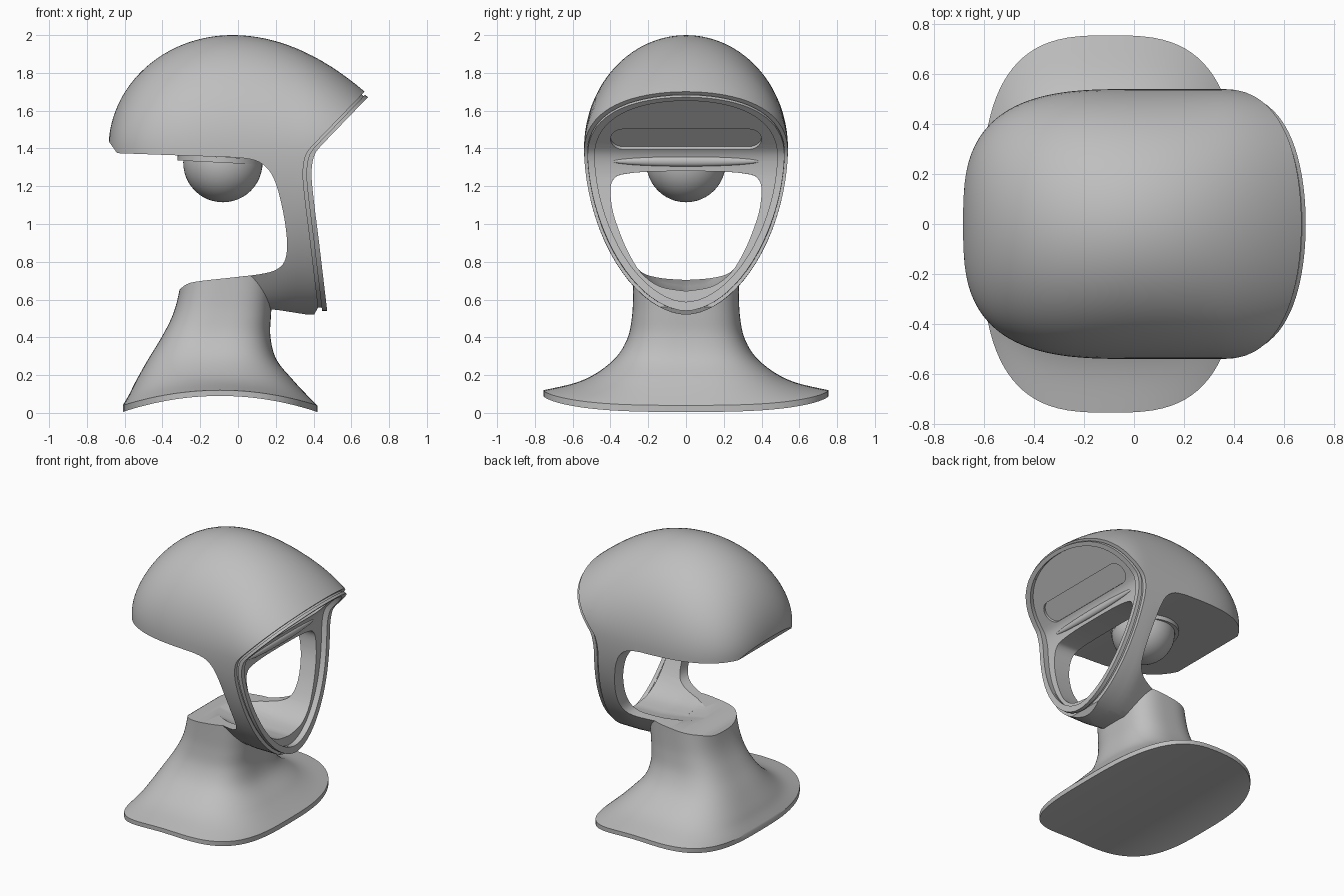
import bpy, bmesh, math

if "Cube" in bpy.data.objects:
    bpy.data.objects.remove(bpy.data.objects["Cube"])

GREY = bpy.data.materials.new("plain grey")
GREY.diffuse_color = (0.52, 0.52, 0.52, 1)
GREY.use_nodes = True
GREY.node_tree.nodes["Principled BSDF"].inputs["Base Color"].default_value = GREY.diffuse_color


def clamp(v):
    return max(0.0, min(1.0, v))


def spline(pts, n=5):
    """Catmull-Rom curve through tuples of any length."""
    p = [pts[0]] + list(pts) + [pts[-1]]
    out = []
    for a, b, c, d in zip(p, p[1:], p[2:], p[3:]):
        for k in range(n):
            t = k / n
            out.append(tuple(0.5 * (2 * B + (C - A) * t + (2 * A - 5 * B + 4 * C - D) * t * t
                                    + (3 * B - A - 3 * C + D) * t ** 3)
                             for A, B, C, D in zip(a, b, c, d)))
    return out + [tuple(pts[-1])]


def finish(name, bm):
    bmesh.ops.recalc_face_normals(bm, faces=bm.faces)
    me = bpy.data.meshes.new(name)
    bm.to_mesh(me)
    bm.free()
    me.materials.append(GREY)
    ob = bpy.data.objects.new(name, me)
    bpy.context.collection.objects.link(ob)
    return ob


def loft(name, rings):
    """Skin closed rings that are mirrored in y; ends are capped with strips."""
    bm = bmesh.new()
    vs = [[bm.verts.new(p) for p in r] for r in rings]
    n = len(rings[0])
    for a, b in zip(vs, vs[1:]):
        for i in range(n):
            j = (i + 1) % n
            bm.faces.new((a[i], a[j], b[j], b[i]))
    for r in (vs[0], vs[-1]):
        for i in range(n // 2):
            f = []
            for k in (i, i + 1, n - i - 1, (n - i) % n):
                if r[k] not in f:
                    f.append(r[k])
            bm.faces.new(f)
    return finish(name, bm)


def prism(profile, half=1.2):
    """Extrude an x-z profile along y."""
    bm = bmesh.new()
    f = bm.faces.new([bm.verts.new((x, -half, z)) for x, z in profile])
    ext = bmesh.ops.extrude_face_region(bm, geom=[f])
    bmesh.ops.translate(bm, vec=(0, 2 * half, 0),
                        verts=[v for v in ext["geom"] if isinstance(v, bmesh.types.BMVert)])
    return finish("cutter", bm)


def select(ob):
    bpy.ops.object.select_all(action='DESELECT')
    ob.select_set(True)
    bpy.context.view_layer.objects.active = ob


def cut(ob, tool, op='DIFFERENCE'):
    m = ob.modifiers.new("cut", 'BOOLEAN')
    m.operation, m.solver, m.object = op, 'EXACT', tool
    select(ob)
    bpy.ops.object.modifier_apply(modifier=m.name)
    bpy.data.objects.remove(tool)


def smooth(ob, angle=32):
    select(ob)
    bpy.ops.object.shade_smooth_by_angle(angle=math.radians(angle))


def egg(name, s=1.0):
    """Egg-shaped head volume, its cross-sections scaled by s."""
    rings, n = [], 80
    for k in range(57):
        x = -0.6849 + 1.47 * (k / 56) ** 2
        if x < 0:
            w = 0.54 * (1 - abs(x / 0.685) ** 3) ** (1 / 3)
        else:
            w = 0.54 - 0.8 * max(0, x - 0.35) ** 2
        if x < -0.03:
            h = 0.6 * math.sqrt(1 - ((x + 0.03) / 0.6555) ** 2)
        else:
            h = 0.6 - 0.61 * (x + 0.03) ** 2
        ring = []
        for i in range(n):
            a = 2 * math.pi * i / n
            sn, c = math.sin(a), math.cos(a)
            if c >= 0:
                y, z = w * sn, 1.4 + h * c
            else:
                y = w * math.copysign(abs(sn) ** 1.08, sn)
                z = 1.4 - 0.88 * abs(c) ** 1.08
                # jaw narrows toward the neck
                y *= 1 - 0.25 * clamp((0.25 - x) / 0.25) * clamp((1.2 - z) / 0.5)
            ring.append((x, y * s, 1.2 + (z - 1.2) * s))
        rings.append(ring)
    return loft(name, rings)


def opening():
    """Face opening, with a floor that rises into the neck top."""
    half = spline([(0, 1.28), (0.2, 1.277), (0.34, 1.262), (0.385, 1.235), (0.4, 1.18),
                   (0.39, 1.08), (0.36, 0.98), (0.31, 0.86), (0.24, 0.745), (0.14, 0.67),
                   (0, 0.645)], 4)
    outline = half + [(-y, z) for y, z in half[-2:0:-1]]
    rings = []
    for x, floor, s in ((1.0, 0.0, 1), (0.2, 0.0, 1), (0.05, 0.02, 0.97), (-0.16, 0.06, 0.85)):
        rings.append([(x, y * s, z + floor * clamp((1.2 - z) / 0.5)) for y, z in outline])
    return loft("cutter", rings)


# front line of the face: slanted brow, then nearly upright to the chin
FACE = [(1.15, 2.2), (0.67, 1.70)] + spline(
    [(0.40, 1.42), (0.362, 1.37), (0.345, 1.29), (0.35, 1.18), (0.382, 0.92)], 4)
TRAY = [(0.0, 0.72), (0.12, 0.735), (0.20, 0.757), (0.245, 0.80)]

# head shell: dome, side arms and jaw in one piece
inner = spline(TRAY + [(0.26, 0.88), (0.25, 1.0), (0.222, 1.14), (0.19, 1.24), (0.15, 1.30),
                       (0.09, 1.337), (0.0, 1.352)], 4)
head = egg("head_shell")
cut(head, prism([(-0.8, 2.2)] + FACE + [(0.425, 0.56), (0.40, 0.515), (0.21, 0.545), (0.0, 0.56)]
                + inner + [(-0.64, 1.375), (-0.8, 1.6)]), 'INTERSECT')
cut(head, opening())

# rounded slot sunk into the brow
bm = bmesh.new()
slot = []
for i in range(32):
    a = 2 * math.pi * (i + 0.5) / 32
    y = 0.07 * math.cos(a) + math.copysign(0.33, math.cos(a))
    u = 0.074 * math.sin(a) * math.sqrt(0.5)
    slot.append((0.427 + u, y, 1.45 + u))
faces = [[bm.verts.new((x + d, y, z - d)) for x, y, z in slot] for d in (-0.012, 0.06)]
for f in faces:
    bm.faces.new(f)
for i in range(32):
    j = (i + 1) % 32
    bm.faces.new((faces[0][i], faces[0][j], faces[1][j], faces[1][i]))
cut(head, finish("cutter", bm))
smooth(head)

# face rim: outer band and the narrower core that leaves a groove behind it
for name, near, far, outer, hollow in (("face_rim", 0.018, 0.045, 0.97, 0.90),
                                       ("rim_groove", -0.01, 0.03, 0.945, 0.905)):
    rim = egg(name, outer)
    line = FACE + [(0.432, 0.5)]
    cut(rim, prism([(x + far, z) for x, z in line] + [(x + near, z) for x, z in line[::-1]]),
        'INTERSECT')
    cut(rim, egg("cutter", hollow))
    smooth(rim)

# neck flaring into the arched base: end height, side rise, back x, front x, half width
levels = [(0.04, 0.08, -0.61, 0.42, 0.755), (0.10, 0.058, -0.575, 0.36, 0.59),
          (0.17, 0.04, -0.54, 0.295, 0.475), (0.28, 0.015, -0.478, 0.205, 0.37),
          (0.40, 0, -0.405, 0.172, 0.308), (0.52, 0, -0.345, 0.175, 0.285),
          (0.65, 0, -0.31, 0.185, 0.28), (0.85, 0, -0.28, 0.2, 0.28)]
rings = []
for z, rise, x0, x1, w in [(0.005, 0.085, -0.61, 0.42, 0.755)] + spline(levels, 5):
    ring = []
    for i in range(96):
        a = 2 * math.pi * i / 96
        c, s = (math.copysign(abs(v) ** (2 / 3), v) for v in (math.cos(a), math.sin(a)))
        ring.append(((x0 + x1) / 2 + c * (x1 - x0) / 2, w * s, z + rise * (1 - c * c)))
    rings.append(ring)
neck = loft("neck_and_base", rings)
cut(neck, prism([(-1, -1), (-1, 0.1), (-0.5, 0.5)]
                + spline([(-0.312, 0.65), (-0.27, 0.682), (-0.2, 0.698)] + TRAY, 3)
                + [(0.6, 0.9), (0.6, -1)]), 'INTERSECT')
cut(neck, opening())
smooth(neck)

# lip along the crease below the brow
bpy.ops.mesh.primitive_uv_sphere_add(segments=48, ring_count=16, location=(0.348, 0, 1.332))
lip = bpy.context.object
lip.name = "lip"
lip.scale = (0.02, 0.39, 0.027)

# lamp globe and its mounting disc under the dome
bpy.ops.mesh.primitive_uv_sphere_add(segments=48, ring_count=24, radius=0.21,
                                     location=(-0.08, 0, 1.325))
globe = bpy.context.object
globe.name = "lamp_globe"
bpy.ops.mesh.primitive_cylinder_add(vertices=64, radius=0.225, depth=0.03,
                                    location=(-0.095, 0, 1.34), rotation=(0, 0.05, 0))
disc = bpy.context.object
disc.name = "lamp_disc"
for ob in (lip, globe, disc):
    ob.data.materials.append(GREY)
    smooth(ob)
